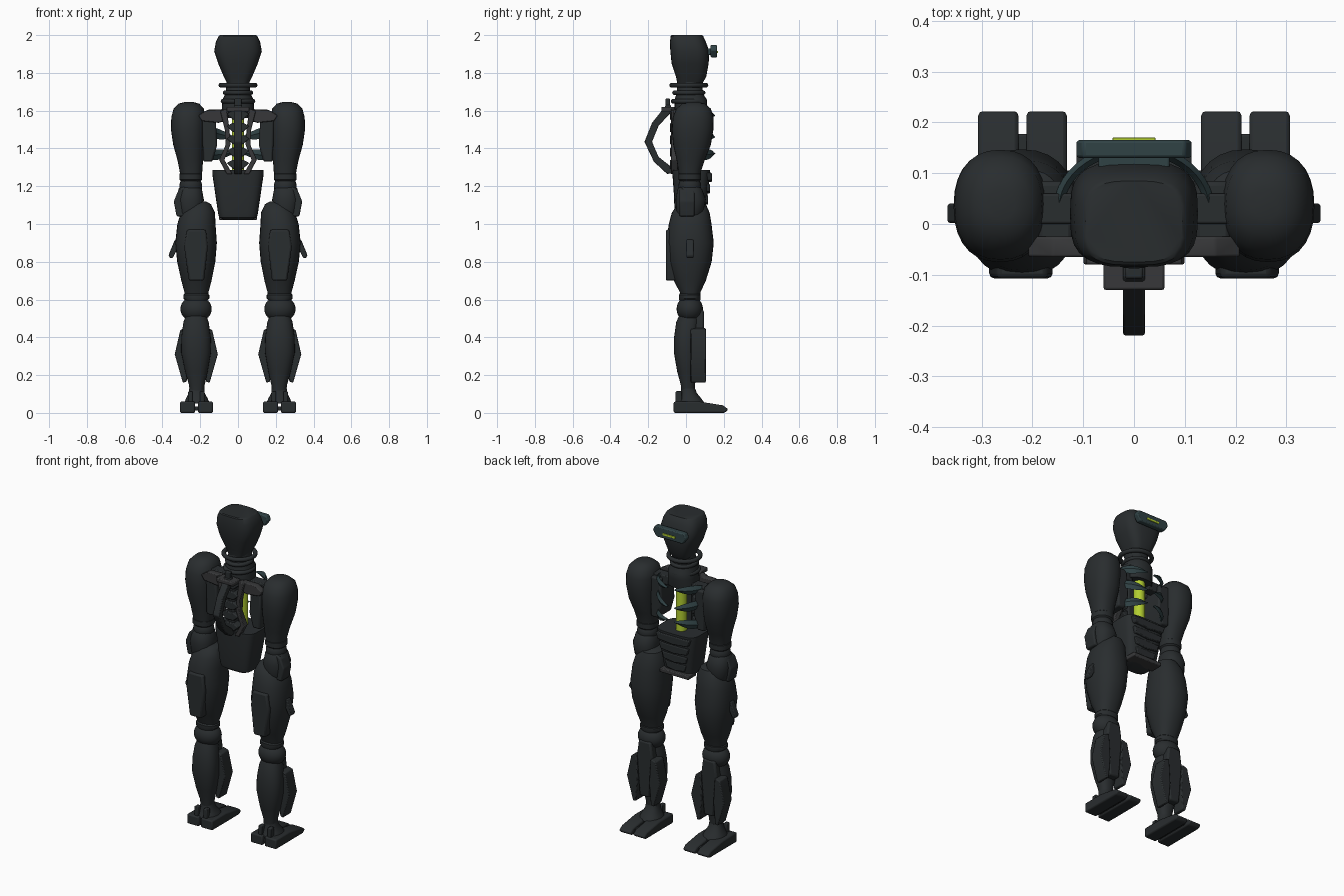
import bpy, bmesh, math
from mathutils import Vector


def material(name, rgb):
    m = bpy.data.materials.new(name)
    m.diffuse_color = (*rgb, 1)
    return m


DARK = material("charcoal", (0.022, 0.026, 0.028))
GREY = material("dark_grey", (0.038, 0.039, 0.041))
TEAL = material("dark_teal", (0.03, 0.055, 0.06))
LIME = material("lime", (0.45, 0.62, 0.03))


def finish(name, bm, mat, mirror=False, bevel=0):
    bmesh.ops.recalc_face_normals(bm, faces=bm.faces)
    me = bpy.data.meshes.new(name)
    bm.to_mesh(me)
    bm.free()
    ob = bpy.data.objects.new(name, me)
    bpy.context.collection.objects.link(ob)
    me.materials.append(mat)
    me.shade_smooth()
    me.set_sharp_from_angle(angle=math.radians(35))
    if bevel:
        b = ob.modifiers.new("bevel", "BEVEL")
        b.width, b.segments = bevel, 2
    if mirror:
        ob.modifiers.new("mirror", "MIRROR")
    return ob


def loft(name, sections, mat=DARK, mirror=False, power=2.3, n=28):
    """Skin rounded sections (z, cx, cy, rx, ry)."""
    bm = bmesh.new()
    rings = []
    for z, cx, cy, rx, ry in sections:
        ring = []
        for i in range(n):
            a = 2 * math.pi * i / n
            c, s = math.cos(a), math.sin(a)
            ring.append(bm.verts.new((cx + rx * math.copysign(abs(c) ** (2 / power), c),
                                      cy + ry * math.copysign(abs(s) ** (2 / power), s), z)))
        rings.append(ring)
    for a, b in zip(rings, rings[1:]):
        for i in range(n):
            j = (i + 1) % n
            bm.faces.new((a[i], a[j], b[j], b[i]))
    bm.faces.new(rings[0])
    bm.faces.new(rings[-1])
    return finish(name, bm, mat, mirror)


def prism(name, pts, lo, hi, axis="y", mat=DARK, mirror=False, bevel=0.005):
    """Extrude a profile: (x, z) along y, or (y, z) along x."""
    bm = bmesh.new()
    place = (lambda p, d: (p[0], d, p[1])) if axis == "y" else (lambda p, d: (d, p[0], p[1]))
    a = [bm.verts.new(place(p, lo)) for p in pts]
    b = [bm.verts.new(place(p, hi)) for p in pts]
    bm.faces.new(a)
    bm.faces.new(b)
    for i in range(len(pts)):
        j = (i + 1) % len(pts)
        bm.faces.new((a[i], a[j], b[j], b[i]))
    return finish(name, bm, mat, mirror, bevel)


def box(name, x, y, z, mat=DARK, mirror=False, bevel=0.005):
    return prism(name, [(x[0], z[0]), (x[1], z[0]), (x[1], z[1]), (x[0], z[1])],
                 y[0], y[1], "y", mat, mirror, bevel)


def ball(name, c, r, mat=DARK, mirror=False):
    bm = bmesh.new()
    bmesh.ops.create_uvsphere(bm, u_segments=24, v_segments=14, radius=1)
    for v in bm.verts:
        v.co = Vector(c) + Vector([v.co[k] * r[k] for k in range(3)])
    return finish(name, bm, mat, mirror)


def ring(name, z, rx, ry, r, cy=0.015):
    bpy.ops.mesh.primitive_torus_add(location=(0, cy, z), major_radius=rx, minor_radius=r,
                                     major_segments=36, minor_segments=10)
    ob = bpy.context.object
    ob.name = name
    ob.scale.y = ry / rx
    ob.data.materials.append(DARK)
    ob.data.shade_smooth()


# Head, visor and neck
loft("head", [(1.74, 0, .02, .055, .065), (1.78, 0, .027, .075, .08), (1.85, 0, .022, .105, .098),
              (1.915, 0, .02, .126, .103), (1.965, 0, .01, .117, .095), (1.995, 0, .005, .102, .086),
              (2.0, 0, .005, .095, .08)], power=3.2)
box("visor_mount", (-.07, .07), (.09, .14), (1.895, 1.93), TEAL)
prism("visor", [(-.115, 1.92), (-.1, 1.948), (.1, 1.948), (.115, 1.92), (.09, 1.882), (-.09, 1.882)],
      .13, .165, mat=TEAL, bevel=.006)
box("visor_light", (-.042, .042), (.163, .17), (1.905, 1.917), LIME, bevel=.001)
loft("neck", [(1.56, 0, .02, .09, .08), (1.62, 0, .025, .085, .085), (1.66, 0, .025, .082, .085),
              (1.69, 0, .02, .066, .07), (1.76, 0, .02, .06, .065)])
for k, (z, rx, ry, r) in enumerate([(1.735, .09, .09, .013), (1.695, .068, .075, .012),
                                    (1.65, .08, .083, .012)]):
    ring("neck_ring_%d" % k, z, rx, ry, r)

# Shoulder girdle and flank slabs
prism("clavicle", [(.05, 1.605), (.16, 1.605), (.21, 1.575), (.19, 1.545), (.1, 1.535), (.05, 1.56)],
      -.065, -.025, mat=GREY, mirror=True)
box("shoulder_axle", (.06, .24), (0, .06), (1.54, 1.595), DARK, True)
prism("flank_slab", [(.12, 1.58), (.19, 1.58), (.185, 1.33), (.135, 1.33), (.11, 1.42)],
      -.05, .085, mirror=True, bevel=.01)

# Chest ribs: curved blades, tapering to the middle
for k, (z, drop, h) in enumerate([(1.585, -.01, .026), (1.495, -.035, .028), (1.36, .015, .028)]):
    bm = bmesh.new()
    rows = []
    for i in range(11):
        t = i / 10
        a = math.radians(5 + 75 * t)
        hh = h * max(.15, math.sin(math.pi * (.12 + .83 * t)))
        zc = z + drop * t
        rows.append([bm.verts.new((r * math.cos(a), .03 + q * math.sin(a), zc + dz))
                     for r, q, dz in [(.158, .128, 0), (.148, .118, hh), (.138, .108, 0), (.148, .118, -hh)]])
    for p, q in zip(rows, rows[1:]):
        for i in range(4):
            bm.faces.new((p[i], p[(i + 1) % 4], q[(i + 1) % 4], q[i]))
    bm.faces.new(rows[0])
    bm.faces.new(rows[-1])
    finish("rib_%d" % k, bm, TEAL, True)
loft("glowing_core", [(1.27, 0, .045, .032, .032), (1.58, 0, .045, .032, .032)], LIME, power=2)

# Spine: rails, vertebrae and arched handle
prism("spine_rail", [(.06, 1.61), (.095, 1.6), (.07, 1.5), (.065, 1.42), (.1, 1.34), (.06, 1.265),
                     (.03, 1.265), (.072, 1.34), (.04, 1.42), (.045, 1.5)],
      -.08, -.045, mat=GREY, mirror=True, bevel=.004)
for k in range(5):
    z = 1.575 - .065 * k
    prism("vertebra_%d" % k, [(-.06, z + .008), (-.03, z + .024), (.03, z + .024), (.06, z + .008),
                              (.025, z - .024), (-.025, z - .024)], -.085, -.03)
box("spine_core", (-.022, .022), (-.07, -.02), (1.26, 1.62))
prism("spine_handle", [(-.08, 1.63), (-.105, 1.63), (-.18, 1.535), (-.22, 1.435), (-.17, 1.33),
                       (-.1, 1.265), (-.06, 1.27), (-.075, 1.30), (-.145, 1.355), (-.18, 1.435),
                       (-.145, 1.52), (-.08, 1.59)], -.022, .022, "x")
box("spine_post", (-.018, .018), (-.108, -.085), (1.58, 1.665))
box("spine_collar", (-.06, .06), (-.13, -.06), (1.595, 1.62), GREY)

# Abdomen
loft("abdomen", [(1.02, 0, .015, .07, .05), (1.035, 0, .02, .1, .075), (1.06, 0, .02, .106, .08),
                 (1.17, 0, .025, .122, .09), (1.265, 0, .028, .136, .1), (1.285, 0, .028, .136, .1)], power=4)
for k, z in enumerate((1.25, 1.19, 1.13, 1.075)):
    w = .115 - .014 * k
    prism("belly_plate_%d" % k, [(-w, z + .022), (w, z + .022), (w - .012, z - .018), (0, z - .028),
                                 (-w + .012, z - .018)], .08, .137 - .01 * k)
box("pelvis_bar", (-.1, .1), (.04, .12), (1.02, 1.045), GREY)

# Arms
loft("upper_arm", [(1.645, .26, .04, .025, .03), (1.637, .26, .04, .055, .06), (1.61, .261, .04, .08, .092),
                   (1.565, .263, .038, .09, .108), (1.5, .264, .035, .091, .11), (1.42, .26, .032, .083, .1),
                   (1.34, .253, .025, .068, .075), (1.28, .249, .02, .06, .06), (1.24, .249, .02, .053, .055)],
     mirror=True)
loft("elbow_cuff", [(1.225, .25, .02, .05, .05), (1.235, .25, .02, .06, .06),
                    (1.265, .25, .02, .06, .06), (1.275, .25, .02, .05, .05)], mirror=True)
ball("elbow", (.25, .02, 1.2), (.06, .06, .06), mirror=True)
loft("forearm", [(1.02, .245, .02, .05, .055), (1.06, .25, .02, .066, .07), (1.13, .253, .025, .072, .08),
                 (1.185, .253, .02, .062, .065), (1.2, .253, .02, .05, .05)], mirror=True)
prism("forearm_panel", [(.28, 1.2), (.315, 1.18), (.34, 1.12), (.325, 1.04), (.28, 1.04)],
      -.035, .045, mirror=True, bevel=.008)

# Legs
loft("thigh", [(1.12, .2, .03, .03, .04), (1.105, .203, .03, .06, .075), (1.06, .212, .025, .09, .1),
               (1.0, .22, .022, .101, .113), (.9, .222, .021, .11, .126), (.8, .221, .021, .101, .115),
               (.7, .22, .02, .08, .085), (.64, .22, .022, .064, .055), (.58, .22, .022, .055, .045)],
     mirror=True)
prism("thigh_back_panel", [(.17, .97), (.27, .97), (.285, .88), (.26, .7), (.18, .7), (.16, .88)],
      -.107, -.03, mirror=True, bevel=.01)
prism("thigh_handle", [(.32, .92), (.335, .915), (.368, .835), (.36, .82), (.345, .82), (.315, .88)],
      .002, .04, mirror=True)
ball("knee", (.222, .02, .55), (.083, .07, .07), mirror=True)
loft("knee_cuff", [(.595, .22, .02, .058, .055), (.605, .22, .02, .068, .058),
                   (.625, .22, .02, .068, .058), (.635, .22, .02, .058, .05)], mirror=True)
loft("shin", [(.53, .222, .02, .05, .05), (.48, .222, .01, .067, .062), (.4, .222, .0, .078, .063),
              (.32, .222, .0, .079, .064), (.22, .22, .005, .06, .052), (.15, .218, .01, .042, .038),
              (.08, .218, .012, .034, .034)], mirror=True)
fin = [(.27, .45), (.305, .44), (.335, .31), (.292, .16), (.272, .165), (.26, .3)]
prism("shin_outer_fin", fin, .025, .105, mirror=True)
prism("shin_inner_fin", [(.442 - x, z) for x, z in fin], .025, .105, mirror=True)
prism("shin_guard", [(.18, .545), (.262, .545), (.275, .45), (.255, .2), (.187, .2), (.167, .45)],
      .03, .095, mirror=True, bevel=.01)

# Feet: two long toes per foot, heel and ankle
toe = [(-.065, 0), (.205, 0), (.225, .018), (.195, .04), (.07, .06), (-.065, .06)]
prism("inner_toe", toe, .132, .212, "x", mirror=True, bevel=.008)
prism("outer_toe", toe, .227, .307, "x", mirror=True, bevel=.008)
box("toe_link", (.2, .24), (-.045, .177), (.012, .034), DARK, True)
loft("ankle", [(.05, .218, .025, .068, .075), (.075, .218, .022, .058, .06), (.105, .218, .015, .042, .042),
               (.13, .218, .012, .04, .036)], mirror=True)
for k, x in enumerate((.178, .24)):
    box("heel_strut_%d" % k, (x, x + .024), (-.055, -.02), (.05, .115), DARK, True)
